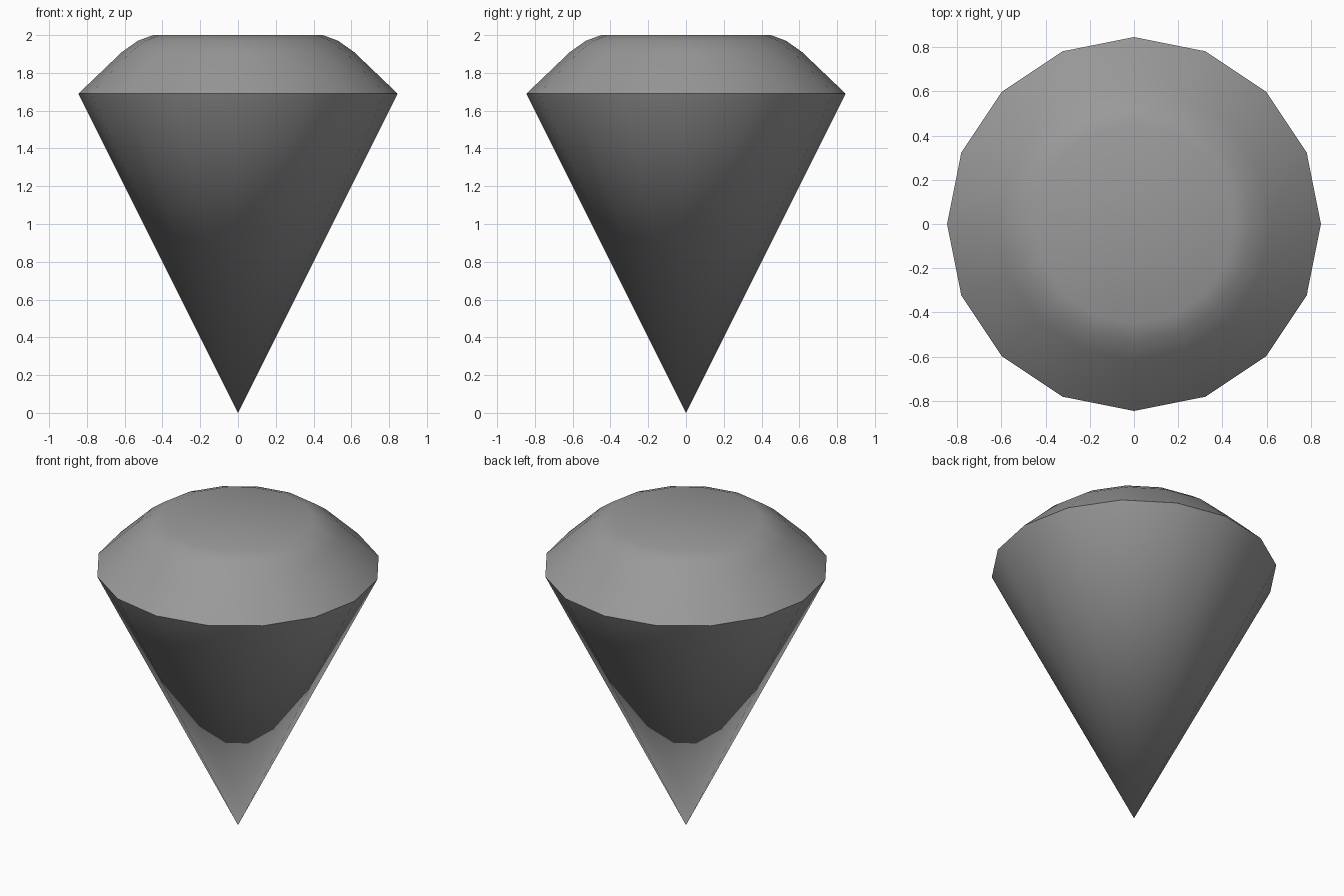
import bpy, bmesh, math

if "Cube" in bpy.data.objects:
    bpy.data.objects.remove(bpy.data.objects["Cube"])

SIDES = 16
# crown-to-point profile: (radius, height)
PROFILE = [(0.45, 2.0), (0.53, 1.97), (0.615, 1.91), (0.845, 1.69)]

bm = bmesh.new()

# rings of the crown
rings = []
for r, z in PROFILE:
    rings.append([bm.verts.new((r * math.cos(2 * math.pi * i / SIDES),
                                r * math.sin(2 * math.pi * i / SIDES), z))
                  for i in range(SIDES)])

# flat table and sloping crown
bm.faces.new(rings[0])
for upper, lower in zip(rings, rings[1:]):
    for i in range(SIDES):
        j = (i + 1) % SIDES
        bm.faces.new((upper[i], lower[i], lower[j], upper[j]))

# pavilion cone down to a single point
tip = bm.verts.new((0, 0, 0))
for i in range(SIDES):
    bm.faces.new((rings[-1][i], tip, rings[-1][(i + 1) % SIDES]))

bmesh.ops.recalc_face_normals(bm, faces=bm.faces[:])
mesh = bpy.data.meshes.new("cut_gem")
bm.to_mesh(mesh)
bm.free()
gem = bpy.data.objects.new("cut_gem", mesh)
bpy.context.collection.objects.link(gem)

# dark grey stone
stone = bpy.data.materials.new("dark_stone")
stone.diffuse_color = (0.32, 0.32, 0.32, 1)
stone.use_nodes = True
stone.node_tree.nodes["Principled BSDF"].inputs["Base Color"].default_value = stone.diffuse_color
mesh.materials.append(stone)

# smooth facets with a sharp girdle edge
bpy.context.view_layer.objects.active = gem
gem.select_set(True)
bpy.ops.object.shade_smooth_by_angle(angle=math.radians(40))
